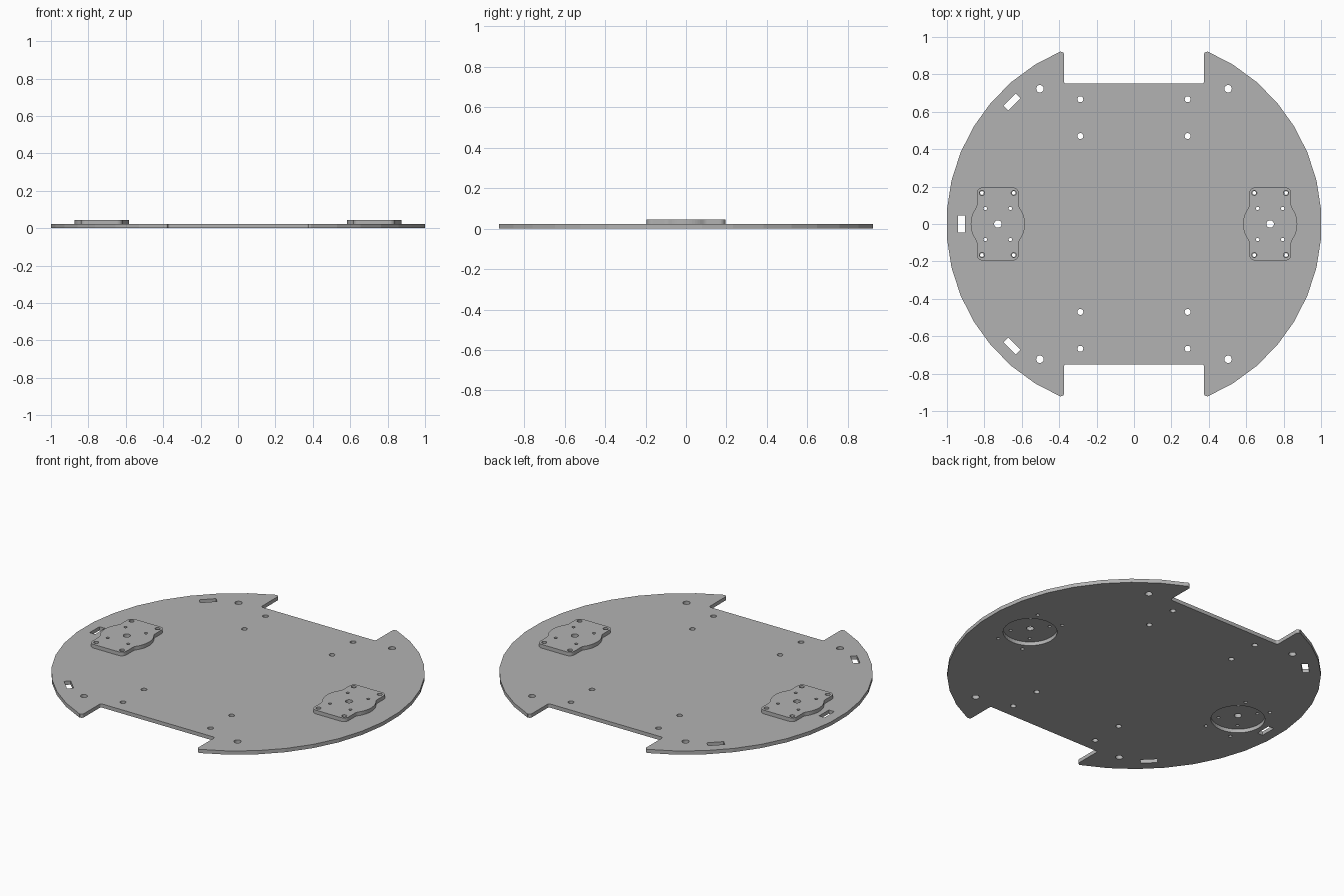
import bpy
import bmesh
from math import cos, sin, pi, radians, atan2, sqrt

if "Cube" in bpy.data.objects:
    bpy.data.objects.remove(bpy.data.objects["Cube"])

THICK = 0.022

grey = bpy.data.materials.new("matte grey")
grey.use_nodes = True
colour = (0.45, 0.45, 0.45, 1)
grey.diffuse_color = colour
grey.node_tree.nodes["Principled BSDF"].inputs["Base Color"].default_value = colour


def arc(cx, cy, r, start, end, steps):
    angles = [start + (end - start) * i / steps for i in range(steps + 1)]
    return [(cx + r * cos(a), cy + r * sin(a)) for a in angles]


def circle(cx, cy, r, sides=20):
    return arc(cx, cy, r, 0, 2 * pi, sides)[:-1]


def slot(angle, radius, length, width):
    """Rectangle lying tangent to a circle around the origin."""
    c, s = cos(angle), sin(angle)
    corners = [(radius + i * width / 2, j * length / 2)
               for i, j in ((-1, -1), (1, -1), (1, 1), (-1, 1))]
    return [(x * c - y * s, x * s + y * c) for x, y in corners]


def four_way(quarter):
    """Mirror a first-quadrant outline into a closed loop."""
    half = quarter + [(-x, y) for x, y in reversed(quarter)]
    loop = half + [(-x, -y) for x, y in half]
    return [p for i, p in enumerate(loop)
            if abs(p[0] - loop[i - 1][0]) + abs(p[1] - loop[i - 1][1]) > 1e-5]


def sheet(name, loops, x, z):
    """Flat sheet of the common thickness; inner loops become holes."""
    curve = bpy.data.curves.new(name + "_outline", "CURVE")
    curve.dimensions = "2D"
    curve.fill_mode = "BOTH"
    curve.extrude = THICK / 2
    for loop in loops:
        spline = curve.splines.new("POLY")
        spline.points.add(len(loop) - 1)
        for point, (px, py) in zip(spline.points, loop):
            point.co = (px, py, 0, 1)
        spline.use_cyclic_u = True
    helper = bpy.data.objects.new(name + "_outline", curve)
    mesh = bpy.data.meshes.new_from_object(helper)
    bpy.data.objects.remove(helper)
    mesh.name = name
    bm = bmesh.new()
    bm.from_mesh(mesh)
    bmesh.ops.remove_doubles(bm, verts=bm.verts, dist=1e-5)
    bmesh.ops.recalc_face_normals(bm, faces=bm.faces)
    for face in bm.faces:
        face.smooth = False
        face.material_index = 0
    bm.to_mesh(mesh)
    bm.free()
    mesh.materials.clear()
    mesh.materials.append(grey)
    obj = bpy.data.objects.new(name, mesh)
    obj.location = (x, 0, z + THICK / 2)
    bpy.context.collection.objects.link(obj)


SIGNS = [(i, j) for i in (-1, 1) for j in (-1, 1)]
MOUNT_X, BOSS_R = 0.728, 0.145

# Round base plate with a rounded notch at the front and back
rim = arc(0, 0, 1.003, radians(4.47), radians(67.1), 7)
tip = arc(0.387, 0.908, 0.012, radians(67), pi, 4)
notch = arc(0.363, 0.762, 0.012, 0, -pi / 2, 4)
base = [four_way(rim + tip + notch)]

# Fixing holes, sensor slots and the openings beneath the mounts
for i, j in SIGNS:
    base.append(circle(i * 0.503, j * 0.723, 0.02))
    for y in (0.667, 0.47):
        base.append(circle(i * 0.287, j * y, 0.016))
    for side in (-1, 1):
        base.append(circle(side * MOUNT_X + i * 0.085, j * 0.166, 0.01, 14))
for side in (-1, 1):
    base.append(circle(side * MOUNT_X, 0, BOSS_R, 48))
for degrees in (135, 180, 225):
    base.append(slot(radians(degrees), 0.922, 0.092, 0.036))
sheet("base_plate", base, 0, 0)

# Mount plates: rounded rectangle blended into a round boss
half_w, half_l, blend, corner = 0.112, 0.195, 0.04, 0.03
bx = half_w + blend
by = sqrt((BOSS_R + blend) ** 2 - bx ** 2)
a = atan2(by, bx)
quarter = (arc(0, 0, BOSS_R, 0, a, 6)
           + arc(bx, by, blend, pi + a, pi, 5)
           + arc(half_w - corner, half_l - corner, corner, 0, pi / 2, 6))
mount = [four_way(quarter), circle(0, 0, 0.02)]
for i, j in SIGNS:
    mount.append(circle(i * 0.085, j * 0.166, 0.014, 14))
    mount.append(circle(i * 0.067, j * 0.083, 0.009, 14))
for name, side in (("left_mount_plate", 1), ("right_mount_plate", -1)):
    sheet(name, mount, side * MOUNT_X, THICK)
